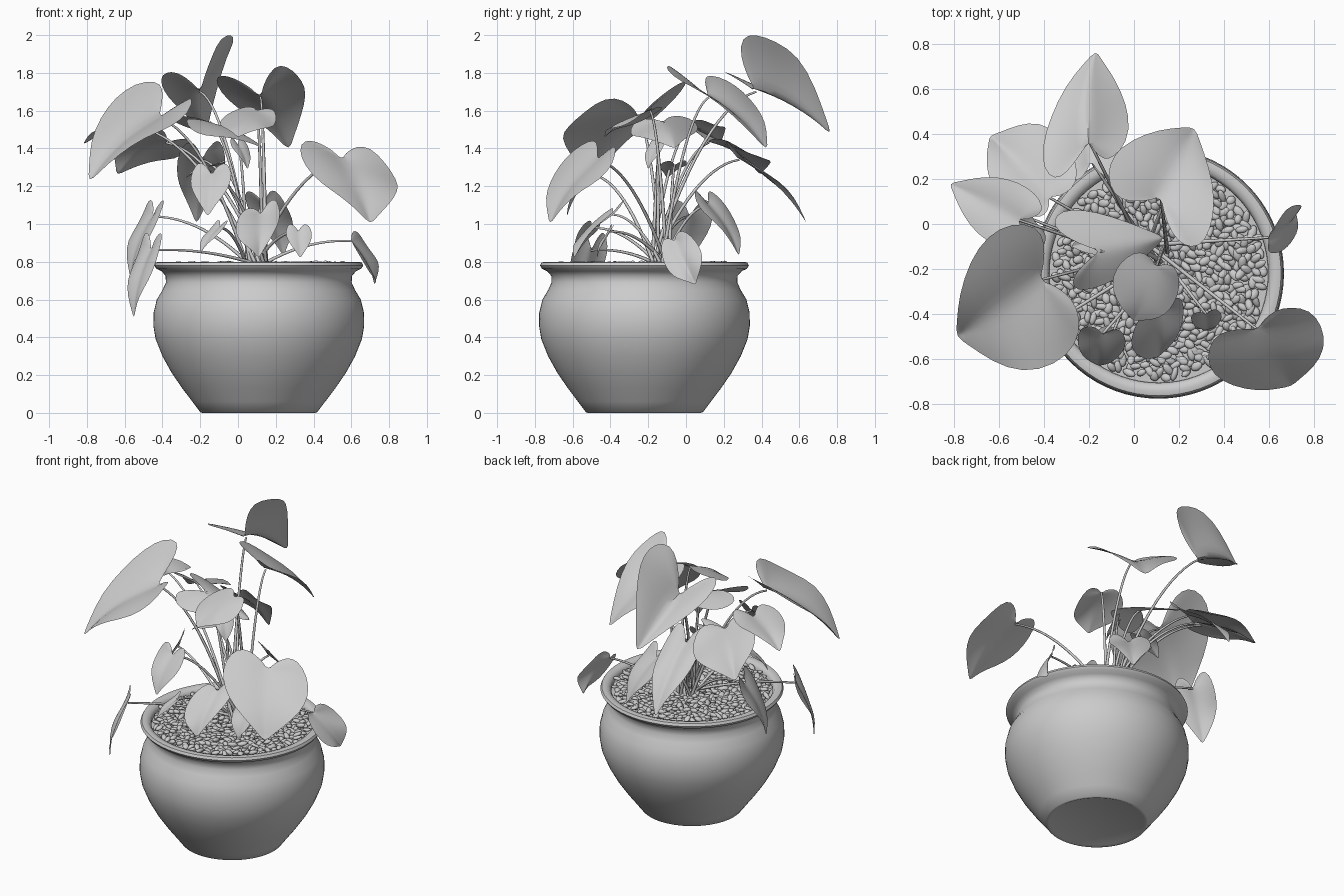
import bpy, bmesh, math, random
from mathutils import Vector, Matrix

if "Cube" in bpy.data.objects:
    bpy.data.objects.remove(bpy.data.objects["Cube"])

random.seed(4)
grey = bpy.data.materials.new("plain grey")
grey.diffuse_color = (0.6, 0.6, 0.6, 1)
grey.use_nodes = True
grey.node_tree.nodes["Principled BSDF"].inputs["Base Color"].default_value = grey.diffuse_color
CX, CY = 0.11, -0.22          # pot axis
UP = Vector((0, 0, 1))


def finish(name, bm, angle=50):
    me = bpy.data.meshes.new(name)
    bm.to_mesh(me)
    bm.free()
    me.materials.append(grey)
    ob = bpy.data.objects.new(name, me)
    bpy.context.collection.objects.link(ob)
    bpy.ops.object.select_all(action='DESELECT')
    ob.select_set(True)
    bpy.context.view_layer.objects.active = ob
    bpy.ops.object.shade_smooth_by_angle(angle=math.radians(angle))
    return ob


def lathe(name, profile, steps=72):
    bm = bmesh.new()
    vs = [bm.verts.new((r, 0, z)) for r, z in profile]
    es = [bm.edges.new(p) for p in zip(vs, vs[1:])]
    bmesh.ops.spin(bm, geom=vs + es, axis=UP, cent=(0, 0, 0),
                   angle=2 * math.pi, steps=steps)
    bmesh.ops.remove_doubles(bm, verts=bm.verts, dist=0.0005)
    bmesh.ops.recalc_face_normals(bm, faces=bm.faces)
    bmesh.ops.translate(bm, verts=bm.verts, vec=(CX, CY, 0))
    return finish(name, bm)


# Bulging pot with a rolled rim
lathe("pot", [(0, 0.006), (0.285, 0.006), (0.298, 0), (0.31, 0.004), (0.352, 0.06),
              (0.405, 0.13), (0.46, 0.21), (0.51, 0.3), (0.546, 0.39), (0.558, 0.46),
              (0.557, 0.53), (0.54, 0.6), (0.51, 0.65), (0.492, 0.69), (0.493, 0.725),
              (0.515, 0.75), (0.542, 0.763), (0.553, 0.78), (0.545, 0.796),
              (0.525, 0.8), (0.5, 0.793), (0.488, 0.775), (0.485, 0.72)])
lathe("soil", [(0, 0.765), (0.488, 0.76)])

# Pebbles covering the soil
bm = bmesh.new()
COUNT = 620
for i in range(COUNT):
    r = 0.468 * math.sqrt((i + 0.5) / COUNT)
    a = i * 2.39996 + random.uniform(-0.03, 0.03)
    tilt = Matrix.Rotation(random.uniform(-0.5, 0.5), 4, 'Y')
    turn = Matrix.Rotation(random.uniform(0, math.pi), 4, 'Z')
    size = Matrix.Diagonal((random.uniform(0.022, 0.036), random.uniform(0.014, 0.02),
                            random.uniform(0.01, 0.015), 1))
    spot = Matrix.Translation((CX + r * math.cos(a), CY + r * math.sin(a),
                               random.uniform(0.768, 0.788)))
    bmesh.ops.create_icosphere(bm, subdivisions=2, radius=1, matrix=spot @ turn @ tilt @ size)
finish("pebbles", bm, 80)

# Half outline of a heart leaf: (along midrib, sideways)
HEART = [(0, 0), (-0.12, 0.16), (-0.24, 0.42), (-0.24, 0.7), (-0.05, 0.95), (0.22, 1),
         (0.48, 0.84), (0.72, 0.5), (0.9, 0.17), (1.02, 0)]


def leaf(name, base, tip, lobes=None, width=0.15):
    """Heart leaf; lobes holds the two rear lobe points, or width sets a level leaf."""
    b, t = Vector(base), Vector(tip)
    u = t - b
    if lobes:
        sides = [(Vector(p) - b + 0.2 * u) / 0.75 for p in lobes]
    else:
        side = u.cross(UP).normalized() * width
        sides = [-side + UP * width * 0.1, side + UP * width * 0.1]
    n = (sides[1].normalized() - sides[0].normalized()).cross(u).normalized()
    if n.z < 0:
        n = -n
    size = u.length
    bm = bmesh.new()
    cols = 4
    for k, side in enumerate(sides):
        rows = []
        for j, (s, w) in enumerate(HEART):
            mid = min(max(s, 0), 1.02)
            row = []
            for c in range(cols + 1):
                f = c / cols
                ss, ww = mid + (s - mid) * f, w * f
                bend = 0.3 * max(ss, 0) * (1 - ss) + 0.12 * ww * (1 - ww)
                wave = 0.035 * ww * math.sin(j * 1.9 + k * 2)
                row.append(bm.verts.new(b + u * ss + side * ww + n * size * (bend + wave)))
            rows.append(row)
        for p, q in zip(rows, rows[1:]):
            for c in range(cols):
                quad = (p[c], p[c + 1], q[c + 1], q[c])
                bm.faces.new(quad if k else quad[::-1])
    bmesh.ops.remove_doubles(bm, verts=bm.verts, dist=0.0008)
    bmesh.ops.dissolve_degenerate(bm, edges=bm.edges, dist=0.0005)
    bmesh.ops.recalc_face_normals(bm, faces=bm.faces)
    ob = finish(name + "_leaf", bm, 75)
    ob.modifiers.new("smooth", 'SUBSURF').levels = 1
    ob.modifiers["smooth"].render_levels = 1
    add_stem(name + "_stem", b)


def add_stem(name, end):
    """Tapered stalk arching from the middle of the pot to a leaf."""
    a = random.uniform(0, 6.28)
    root = Vector((0.1 + 0.05 * math.cos(a), -0.14 + 0.05 * math.sin(a), 0.77))
    ctrl = root.lerp(end, 0.5)
    ctrl.z = end.z - 0.12 * (end.z - root.z) + 0.03
    cu = bpy.data.curves.new(name, 'CURVE')
    cu.dimensions = '3D'
    cu.bevel_depth = 0.0085
    cu.bevel_resolution = 1
    sp = cu.splines.new('POLY')
    sp.points.add(14)
    for i, p in enumerate(sp.points):
        f = i / 14
        p.co = (*(root * (1 - f) ** 2 + ctrl * 2 * f * (1 - f) + end * f * f), 1)
        p.radius = 1.2 - 0.5 * f
    cu.materials.append(grey)
    ob = bpy.data.objects.new(name, cu)
    bpy.context.collection.objects.link(ob)


# Large upper leaves, shaped by their two lobe points
leaf("top_back", (-0.2, 0.37, 1.7), (-0.17, 0.77, 1.47),
     ((-0.36, 0.2, 1.8), (-0.07, 0.3, 1.98)))
leaf("back_right", (0.12, 0.12, 1.67), (0.27, 0.43, 1.39),
     ((-0.1, 0.14, 1.78), (0.23, -0.11, 1.83)))
leaf("big_left", (-0.42, -0.25, 1.56), (-0.79, -0.5, 1.22),
     ((-0.45, 0.0, 1.75), (-0.23, -0.44, 1.64)))
leaf("centre", (-0.15, -0.12, 1.54), (0.14, -0.06, 1.4),
     ((-0.36, 0.0, 1.56), (-0.28, -0.27, 1.53)))
leaf("centre_front", (0.1, -0.19, 1.6), (0.0, -0.43, 1.46),
     ((-0.01, -0.13, 1.6), (0.2, -0.22, 1.58)))
leaf("big_right", (0.55, -0.47, 1.34), (0.7, -0.72, 1.0),
     ((0.34, -0.52, 1.43), (0.71, -0.36, 1.38)))

# Middle leaves
leaf("back_left", (-0.38, 0.12, 1.43), (-0.64, 0.39, 1.26),
     ((-0.46, 0.03, 1.5), (-0.25, 0.23, 1.42)))
leaf("far_left", (-0.52, 0.02, 1.51), (-0.82, 0.18, 1.42), width=0.15)
leaf("rear_low", (-0.19, 0.28, 1.34), (-0.22, 0.64, 1.0), width=0.13)
leaf("rear_inner", (0.14, 0.12, 1.1), (0.24, 0.28, 0.83), width=0.13)
leaf("front_left", (-0.14, -0.49, 1.26), (-0.16, -0.63, 1.04), width=0.11)
leaf("inner_small", (-0.1, -0.06, 1.31), (-0.28, -0.1, 1.24), width=0.07)
leaf("inner_upright", (0.0, -0.15, 1.42), (0.05, -0.2, 1.29), width=0.06)

# Low leaves near and over the rim
leaf("front_centre", (0.12, -0.39, 1.05), (0.11, -0.59, 0.82),
     ((0.02, -0.42, 1.06), (0.2, -0.32, 1.12)))
leaf("front_small_left", (-0.1, -0.5, 0.98), (-0.2, -0.58, 0.84), width=0.06)
leaf("front_small_right", (0.32, -0.4, 0.96), (0.33, -0.47, 0.82), width=0.07)
leaf("left_hanging", (-0.46, -0.5, 0.86), (-0.55, -0.56, 0.5), width=0.11)
leaf("left_upper_hanging", (-0.45, 0.02, 1.04), (-0.57, -0.03, 0.72), width=0.14)
leaf("right_hanging", (0.6, -0.06, 0.91), (0.72, 0.05, 0.68),
     ((0.61, -0.13, 0.88), (0.63, 0.01, 0.95)))
